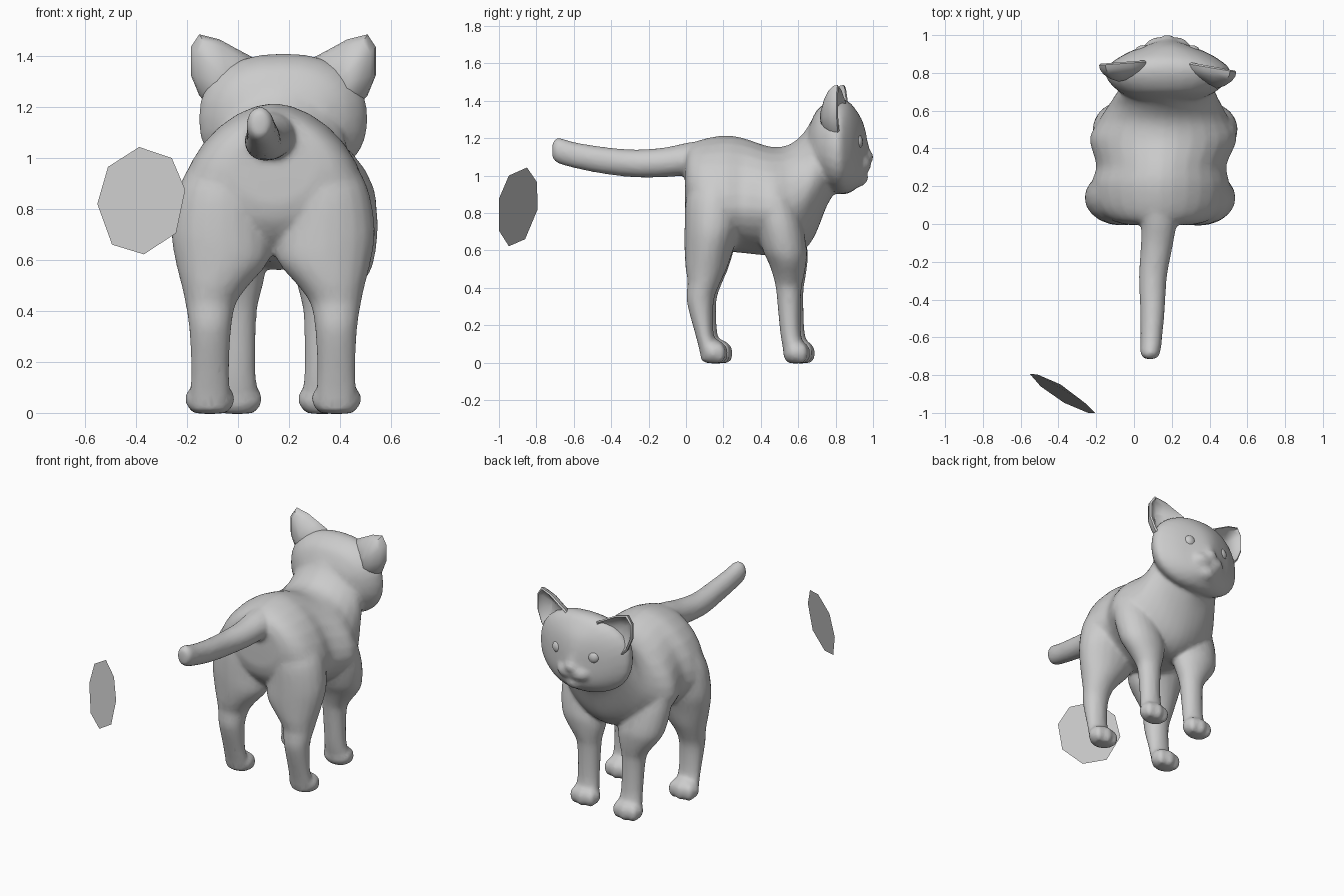
import bpy, bmesh, math
from mathutils import Matrix, Vector

if "Cube" in bpy.data.objects:
    bpy.data.objects.remove(bpy.data.objects["Cube"])

grey = bpy.data.materials.new("plain_grey")
grey.diffuse_color = (0.6, 0.6, 0.6, 1)
grey.use_nodes = True
grey.node_tree.nodes["Principled BSDF"].inputs["Base Color"].default_value = grey.diffuse_color


def finish(bm, name, angle=None):
    bmesh.ops.recalc_face_normals(bm, faces=bm.faces)
    me = bpy.data.meshes.new(name)
    bm.to_mesh(me)
    bm.free()
    ob = bpy.data.objects.new(name, me)
    bpy.context.collection.objects.link(ob)
    me.materials.append(grey)
    if angle is not None:
        bpy.context.view_layer.objects.active = ob
        for o in bpy.context.selected_objects:
            o.select_set(False)
        ob.select_set(True)
        bpy.ops.object.shade_smooth_by_angle(angle=math.radians(angle))
    return ob


def dense(rows, k=4):
    """Catmull-Rom blend between section parameters."""
    out = []
    for i in range(len(rows) - 1):
        four = [rows[min(max(j, 0), len(rows) - 1)] for j in (i - 1, i, i + 1, i + 2)]
        for s in range(k):
            t = s / k
            out.append([.5 * (2 * b + (c - a) * t + (2 * a - 5 * b + 4 * c - d) * t * t
                              + (3 * b - a - 3 * c + d) * t ** 3) for a, b, c, d in zip(*four)])
    return out + [list(rows[-1])]


def loft(bm, rings):
    """Skin a list of equal point rings and cap both ends."""
    rows = [[bm.verts.new(p) for p in r] for r in rings]
    n = len(rows[0])
    for a, b in zip(rows, rows[1:]):
        for i in range(n):
            j = (i + 1) % n
            bm.faces.new((a[i], a[j], b[j], b[i]))
    bm.faces.new(rows[0])
    bm.faces.new(rows[-1])


def upright(x, y, top, mid, bot, hw, n=28, e=2.0):
    """Vertical superellipse section with its widest point at height mid."""
    pts = []
    for i in range(n):
        a = 2 * math.pi * i / n
        c, s = [math.copysign(abs(f) ** (2 / e), f) for f in (math.cos(a), math.sin(a))]
        pts.append((x + hw * c, y, mid + s * (top - mid if s > 0 else mid - bot)))
    return pts


def flat(x, y, z, rx, ry, n=20):
    return [(x + rx * math.cos(2 * math.pi * i / n), y + ry * math.sin(2 * math.pi * i / n), z)
            for i in range(n)]


def ball(bm, c, r, seg=16):
    m = Matrix.Translation(c) @ Matrix.Diagonal((*r, 1))
    return bmesh.ops.create_uvsphere(bm, u_segments=seg, v_segments=seg // 2 + 2, radius=1, matrix=m)["verts"]


bm = bmesh.new()
# torso and neck: x, y, top, widest, bottom, half width
torso = [(.14, -.005, 1.10, .95, .82, .17), (.14, .02, 1.16, .92, .74, .26), (.14, .09, 1.195, .86, .66, .34),
         (.14, .21, 1.215, .83, .60, .365), (.145, .31, 1.20, .83, .585, .345), (.155, .45, 1.155, .82, .57, .39),
         (.16, .55, 1.165, .83, .56, .345), (.165, .63, 1.23, .88, .60, .30), (.17, .69, 1.32, .98, .68, .265),
         (.175, .75, 1.33, 1.05, .83, .23), (.175, .79, 1.3, 1.05, .90, .18)]
loft(bm, [upright(*s, e=1.78) for s in dense(torso)])

# head
head = [(.66, 1.27, 1.17, 1.05, .17), (.70, 1.35, 1.16, .99, .255), (.76, 1.395, 1.16, .925, .315),
        (.82, 1.41, 1.15, .90, .33), (.87, 1.395, 1.14, .905, .275), (.91, 1.35, 1.12, .93, .205),
        (.94, 1.30, 1.10, .955, .13), (.957, 1.25, 1.09, .98, .085), (.968, 1.2, 1.09, 1.0, .05)]
loft(bm, [upright(.177, *s, e=2.3) for s in dense(head)])

# muzzle: two whisker pads, chin, bridge and nose
for dx in (-.04, .04):
    ball(bm, (.177 + dx, .937, 1.06), (.08, .054, .055))
ball(bm, (.177, .92, .99), (.07, .055, .05))
ball(bm, (.177, .94, 1.13), (.06, .042, .075))
ball(bm, (.177, .97, 1.1), (.045, .034, .035))

# tail
tail = [(.12, .10, 1.19, 1.09, 1.0, .10), (.13, 0, 1.175, 1.085, 1.0, .095), (.12, -.12, 1.15, 1.07, .99, .085),
        (.10, -.28, 1.14, 1.065, .99, .075), (.098, -.45, 1.155, 1.085, 1.01, .066),
        (.092, -.60, 1.18, 1.11, 1.04, .058), (.086, -.685, 1.203, 1.135, 1.065, .052),
        (.085, -.715, 1.175, 1.135, 1.09, .03)]
loft(bm, [upright(*s, n=16) for s in dense(tail)])

# legs: sideways offset, y, z, x radius, y radius
hind = [(.19, .17, 1.0, .12, .12), (.20, .15, .88, .172, .15), (.205, .14, .72, .195, .148),
        (.20, .123, .60, .185, .13), (.228, .11, .50, .132, .11), (.245, .10, .43, .10, .088),
        (.247, .08, .33, .083, .073), (.248, .103, .16, .075, .05), (.248, .125, .08, .08, .05),
        (.248, .13, .01, .07, .04)]
fore = [(.23, .47, .88, .14, .11), (.235, .50, .74, .15, .122), (.215, .53, .60, .155, .118),
        (.20, .545, .53, .14, .10), (.18, .552, .45, .10, .08), (.17, .553, .38, .078, .067),
        (.168, .563, .18, .072, .056), (.168, .58, .08, .08, .056), (.168, .59, .01, .07, .045)]
for cx, rows, paw in ((.138, hind, .155), (.165, fore, .595)):
    off = rows[-1][0]
    for side, step in ((-1, .018), (1, -.008)):
        rings = []
        for o, y, z, rx, ry in dense(rows, 3):
            shift = step * max(0, 1 - z / .7)
            rings.append(flat(cx + side * o, y + shift, z, rx, ry))
        loft(bm, rings)
        px, py = cx + side * off, paw + step
        sole = ball(bm, (px, py, .055), (.10, .07, .07))
        for t in (-.055, 0, .055):       # toes
            sole += ball(bm, (px + t, py + .045 - abs(t) * .25, .05), (.036, .034, .055), 12)
        for v in sole:
            v.co.z = max(v.co.z, -.004)

cat = finish(bm, "cat_body")
# fuse all parts into one soft skin
r = cat.modifiers.new("fuse", 'REMESH')
r.mode = 'VOXEL'
r.voxel_size = .012
r.use_smooth_shade = True
s = cat.modifiers.new("soften", 'SMOOTH')
s.factor = .5
s.iterations = 10
d = cat.modifiers.new("thin_out", 'DECIMATE')
d.ratio = .3

# ears: cupped front, rounded back sinking into the head
outline = [(.10, 1.34), (.115, 1.392), (.19, 1.432), (.25, 1.465), (.33, 1.485), (.363, 1.435), (.363, 1.325),
           (.33, 1.245), (.29, 1.20), (.17, 1.25)]
cup, root = Vector((.255, 1.36)), Vector((.215, 1.29))
for side, name, front, slant in ((-1, "left_ear", .867, .07), (1, "right_ear", .857, .17)):
    bm = bmesh.new()
    rings = []
    for mid, scale, dy in ((cup, .3, -.05), (cup, .78, -.025), (cup, .92, .0), (cup, 1, -.008),
                           (root, .97, -.03), (root, .85, -.055), (root, .6, -.08), (root, .3, -.095)):
        ring = []
        for o, z in outline:
            p = mid + (Vector((o, z)) - mid) * scale
            ring.append((.178 + side * p.x, front - slant * (o - .1) + dy, p.y))
        rings.append(ring)
    loft(bm, rings)
    finish(bm, name, 50)

# eyes
for side, name in ((-1, "left_eye"), (1, "right_eye")):
    bm = bmesh.new()
    ball(bm, (.177 + side * .13, .915, 1.18), (.042, .032, .042), 14)
    finish(bm, name, 60)

# loose eight-sided plate behind the cat
bm = bmesh.new()
rim = [(-.388, -.85, 1.043), (-.51, -.797, .965), (-.552, -.793, .82), (-.494, -.86, .66),
       (-.369, -.947, .622), (-.243, -1, .705), (-.207, -1, .876), (-.26, -.947, 1.0)]
bm.faces.new([bm.verts.new(p) for p in rim])
finish(bm, "loose_plate")
